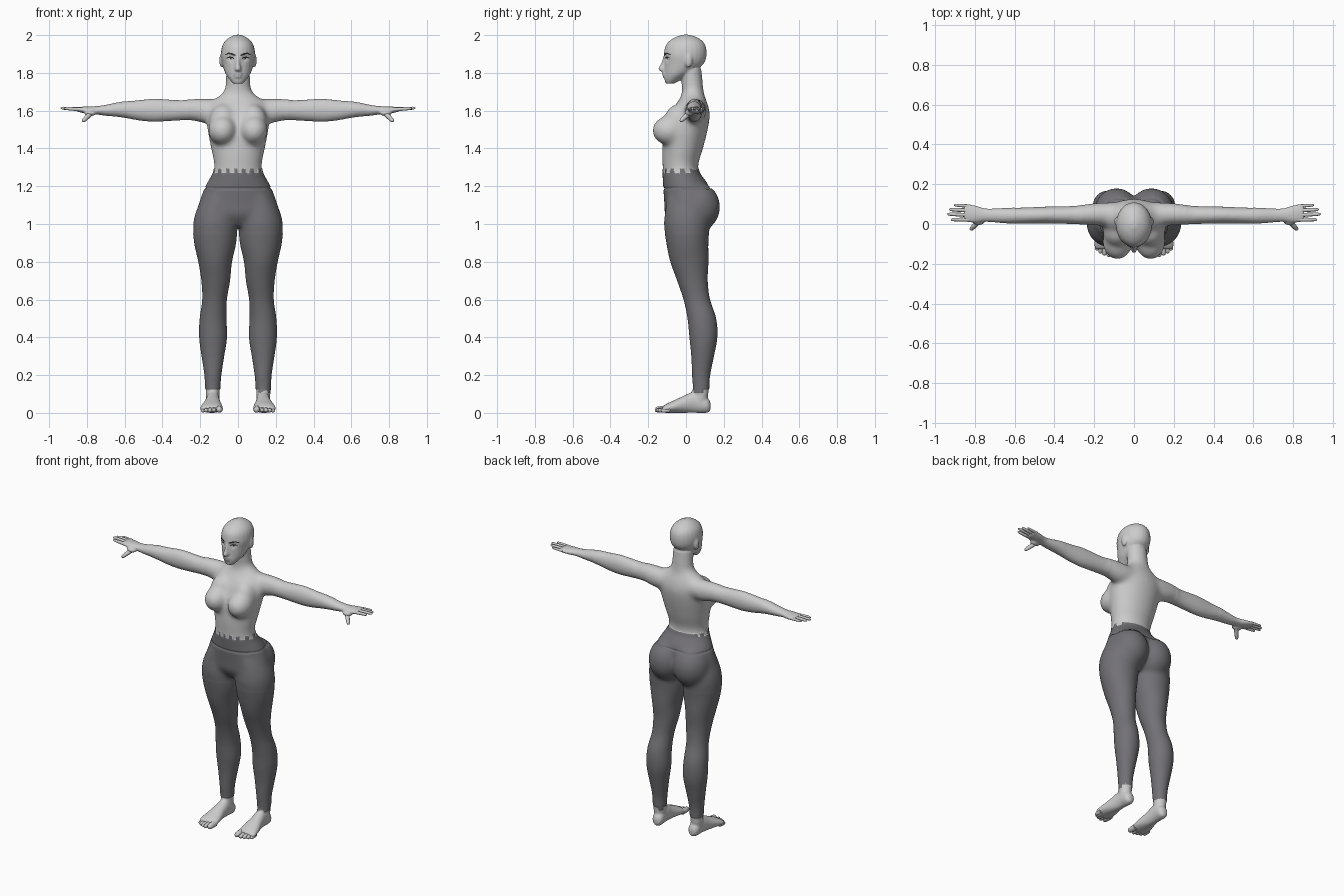
import bpy, bmesh, math
from mathutils import Matrix, Vector
from mathutils.bvhtree import BVHTree

cube = bpy.data.objects.get("Cube")
if cube:
    bpy.data.objects.remove(cube)


def material(name, color):
    mat = bpy.data.materials.new(name)
    mat.use_nodes = True
    mat.diffuse_color = (*color, 1)
    mat.node_tree.nodes["Principled BSDF"].inputs["Base Color"].default_value = (*color, 1)
    return mat


skin = material("light grey skin", (.6, .6, .6))
fabric = material("dark grey fabric", (.17, .165, .18))
dark = material("charcoal hair", (.03, .03, .03))


def add_object(name, data, *mats):
    obj = bpy.data.objects.new(name, data)
    bpy.context.collection.objects.link(obj)
    for mat in mats:
        data.materials.append(mat)
    return obj


def spline(rings, steps=4):
    """Smoothly interpolated copies of the cross-sections."""
    rows = [Vector(r) for r in rings]
    out = []
    for i in range(len(rows) - 1):
        a, b = rows[max(i - 1, 0)], rows[i]
        c, d = rows[i + 1], rows[min(i + 2, len(rows) - 1)]
        for s in range(steps):
            t = s / steps
            out.append(b + (c - a) * (t / 2) + (a * 2 - b * 5 + c * 4 - d) * (t * t / 2)
                       + (b * 3 - a - c * 3 + d) * (t ** 3 / 2))
    return out + [rows[-1]]


def loft(bm, axis, rings, paired=False, sides=24):
    """Elliptical sections: position on the axis, two centres, two radii."""
    for mirror in ((1, -1) if paired else (1,)):
        loops = []
        for t, a, b, ra, rb in spline(rings):
            loop = []
            for k in range(sides):
                ang = math.tau * k / sides
                u, v = a + ra * math.cos(ang), b + rb * math.sin(ang)
                x, y, z = {"x": (t, u, v), "y": (u, t, v), "z": (u, v, t)}[axis]
                loop.append(bm.verts.new((x * mirror, y, z)))
            loops.append(loop)
        for low, high in zip(loops, loops[1:]):
            for k in range(sides):
                n = (k + 1) % sides
                bm.faces.new((low[k], low[n], high[n], high[k]))
        bm.faces.new(loops[0][::-1])
        bm.faces.new(loops[-1])


def ball(bm, center, radii, paired=True):
    for mirror in ((1, -1) if paired else (1,)):
        place = Matrix.Translation((center[0] * mirror, center[1], center[2]))
        bmesh.ops.create_uvsphere(bm, u_segments=24, v_segments=16, radius=1,
                                  matrix=place @ Matrix.Diagonal((*radii, 1)))


def relax(bm, verts, repeat):
    for _ in range(repeat):
        bmesh.ops.smooth_vert(bm, verts=verts, factor=.5,
                              use_axis_x=True, use_axis_y=True, use_axis_z=True)


bm = bmesh.new()
# Pelvis, trunk and neck
loft(bm, "z", [(.99, 0, 0, .09, .07), (1.05, 0, .003, .2, .112), (1.1, 0, .005, .208, .117),
               (1.2, 0, 0, .172, .119), (1.29, 0, -.03, .127, .094), (1.4, 0, -.018, .144, .109),
               (1.5, 0, 0, .163, .116), (1.58, 0, .02, .167, .107), (1.64, 0, .032, .15, .082),
               (1.67, 0, .036, .113, .066), (1.7, 0, .036, .077, .058),
               (1.74, 0, .033, .065, .056), (1.82, 0, .025, .062, .056)])
# Chest and seat
ball(bm, (.083, -.09, 1.495), (.076, .09, .078))
ball(bm, (.08, -.045, 1.535), (.075, .074, .1))
ball(bm, (.088, .06, 1.09), (.112, .119, .13))
# Head
loft(bm, "z", [(1.743, 0, -.085, .026, .023), (1.77, 0, -.065, .049, .05),
               (1.8, 0, -.04, .068, .075), (1.85, 0, -.01, .084, .105),
               (1.9, 0, -.004, .091, .113), (1.95, 0, -.002, .081, .103),
               (1.983, 0, 0, .053, .068), (2.002, 0, 0, .015, .02)])
# Nose, lips and ears
loft(bm, "z", [(1.808, 0, -.113, .015, .02), (1.82, 0, -.118, .017, .029),
               (1.85, 0, -.113, .011, .02), (1.885, 0, -.106, .01, .014)])
ball(bm, (0, -.112, 1.795), (.025, .015, .007), False)
ball(bm, (0, -.11, 1.781), (.022, .015, .008), False)
ball(bm, (.086, .013, 1.866), (.013, .021, .038))
# Arms, palms and thumb pads
loft(bm, "x", [(.08, .05, 1.6, .06, .06), (.17, .05, 1.598, .058, .066),
               (.24, .048, 1.605, .053, .059), (.3, .045, 1.602, .046, .054),
               (.44, .045, 1.602, .043, .062), (.53, .043, 1.602, .041, .054),
               (.62, .042, 1.606, .04, .041), (.7, .043, 1.602, .035, .029),
               (.75, .045, 1.602, .034, .022), (.8, .05, 1.603, .044, .019),
               (.84, .055, 1.606, .045, .014), (.855, .055, 1.607, .04, .01)], True)
ball(bm, (.782, .016, 1.588), (.032, .023, .017))
# Legs
loft(bm, "z", [(.05, .133, .075, .034, .036), (.12, .134, .08, .038, .041),
               (.2, .133, .08, .043, .046), (.3, .133, .088, .058, .058),
               (.4, .132, .092, .072, .072), (.5, .132, .084, .069, .074),
               (.6, .124, .057, .063, .068), (.7, .118, .034, .074, .079),
               (.8, .121, .018, .087, .099), (.9, .121, .007, .109, .109),
               (1, .121, .004, .115, .119), (1.08, .117, .005, .098, .112),
               (1.15, .1, 0, .075, .1)], True)
# Feet
loft(bm, "y", [(.13, .13, .035, .015, .02), (.11, .13, .042, .034, .042),
               (.05, .132, .058, .036, .058), (0, .135, .048, .042, .048),
               (-.06, .138, .034, .055, .034), (-.1, .14, .025, .06, .025),
               (-.125, .14, .018, .056, .016)], True)
bmesh.ops.recalc_face_normals(bm, faces=bm.faces)

# Fuse all the masses into one surface
source_mesh = bpy.data.meshes.new("body_masses")
bm.to_mesh(source_mesh)
bm.free()
source = add_object("body_masses", source_mesh)
remesh = source.modifiers.new("fuse", "REMESH")
remesh.mode = "VOXEL"
remesh.voxel_size = .006
depsgraph = bpy.context.evaluated_depsgraph_get()
body_mesh = bpy.data.meshes.new_from_object(source.evaluated_get(depsgraph))
bpy.data.objects.remove(source)


def covered(p):
    """True where the leggings are, with ragged hems."""
    if abs(p.x) > .3:
        return False
    ragged = math.sin(14 * math.atan2(p.y + .03, p.x) + 3 * p.x) > .2
    waist = 1.268 + (.024 if ragged else 0) if p.y < .03 else 1.288
    ankle = .125 - (.02 if p.x > 0 and ragged else 0)
    return ankle < p.z < waist


bm = bmesh.new()
bm.from_mesh(body_mesh)
relax(bm, bm.verts, 2)
relax(bm, [v for v in bm.verts if abs(v.co.x) < .6 and .1 < v.co.z < 1.74], 12)
relax(bm, [v for v in bm.verts if abs(v.co.x) < .26 and .95 < v.co.z < 1.7], 35)
bm.normal_update()
# Fabric thickness, waistband groove and eye sockets
for v in bm.verts:
    if covered(v.co):
        v.co += v.normal * (-.002 if abs(v.co.z - 1.19) < .005 else .003)
    elif v.co.z > 1.8 and v.co.y < -.04:
        gap = math.hypot(abs(v.co.x) - .037, v.co.z - 1.876)
        v.co.y += .009 * math.exp(-(gap / .016) ** 2)
for f in bm.faces:
    f.material_index = int(covered(f.calc_center_median()))
    f.smooth = True
tree = BVHTree.FromBMesh(bm)
# Slots must exist before the face indices are written
body_mesh.materials.clear()
add_object("body_with_leggings", body_mesh, skin, fabric)
bm.to_mesh(body_mesh)
bm.free()


def digits(name, paths, thickness):
    """Tapered fingers or toes on both sides."""
    for side, mirror in (("left", 1), ("right", -1)):
        curve = bpy.data.curves.new(name, "CURVE")
        curve.dimensions = "3D"
        curve.bevel_depth = thickness
        curve.bevel_resolution = 3
        curve.use_fill_caps = True
        for base, tip, size in paths:
            line = curve.splines.new("POLY")
            line.points.add(4)
            for p, t, r in zip(line.points, (0, .5, .85, .96, 1), (1.1, 1, .85, .6, .2)):
                x, y, z = Vector(base).lerp(Vector(tip), t)
                p.co = (x * mirror, y, z, 1)
                p.radius = r * size
            line.use_smooth = True
        add_object(f"{side}_{name}", curve, skin)


digits("fingers", [((.83, .09, 1.606), (.905, .095, 1.61), .85),
                   ((.83, .068, 1.608), (.93, .073, 1.612), 1),
                   ((.83, .045, 1.608), (.94, .05, 1.614), 1),
                   ((.83, .022, 1.606), (.92, .022, 1.612), 1),
                   ((.775, .02, 1.59), (.822, -.03, 1.543), 1.35)], .0095)
digits("toes", [((.1, -.1, .02), (.098, -.163, .017), 1.35),
                ((.128, -.1, .018), (.127, -.165, .014), 1),
                ((.148, -.1, .017), (.149, -.158, .013), .95),
                ((.167, -.095, .016), (.169, -.148, .012), .9),
                ((.184, -.085, .015), (.187, -.133, .011), .85)], .0135)


def face_strip(name, points):
    """Thin plate lying on the face: x, height and half thickness."""
    for side, mirror in (("left", 1), ("right", -1)):
        verts = []
        for x, z, half in points:
            for edge in (z - half, z + half):
                hit = tree.ray_cast(Vector((x * mirror, -1, edge)), Vector((0, 1, 0)))[0]
                verts.append((x * mirror, (hit.y if hit else -.08) - .003, edge))
        faces = [(i, i + 2, i + 3, i + 1)[::mirror] for i in range(0, len(verts) - 2, 2)]
        mesh = bpy.data.meshes.new(name)
        mesh.from_pydata(verts, [], faces)
        add_object(f"{side}_{name}", mesh, dark)


# Brows, lashes and pupils
face_strip("brow", [(.014, 1.893, .004), (.03, 1.899, .005), (.05, 1.904, .004), (.068, 1.896, .002)])
face_strip("lashes", [(.02, 1.874, .002), (.03, 1.882, .003), (.046, 1.883, .003), (.062, 1.878, .002)])
face_strip("pupil", [(.034, 1.876, .003), (.038, 1.876, .005), (.043, 1.876, .003)])
